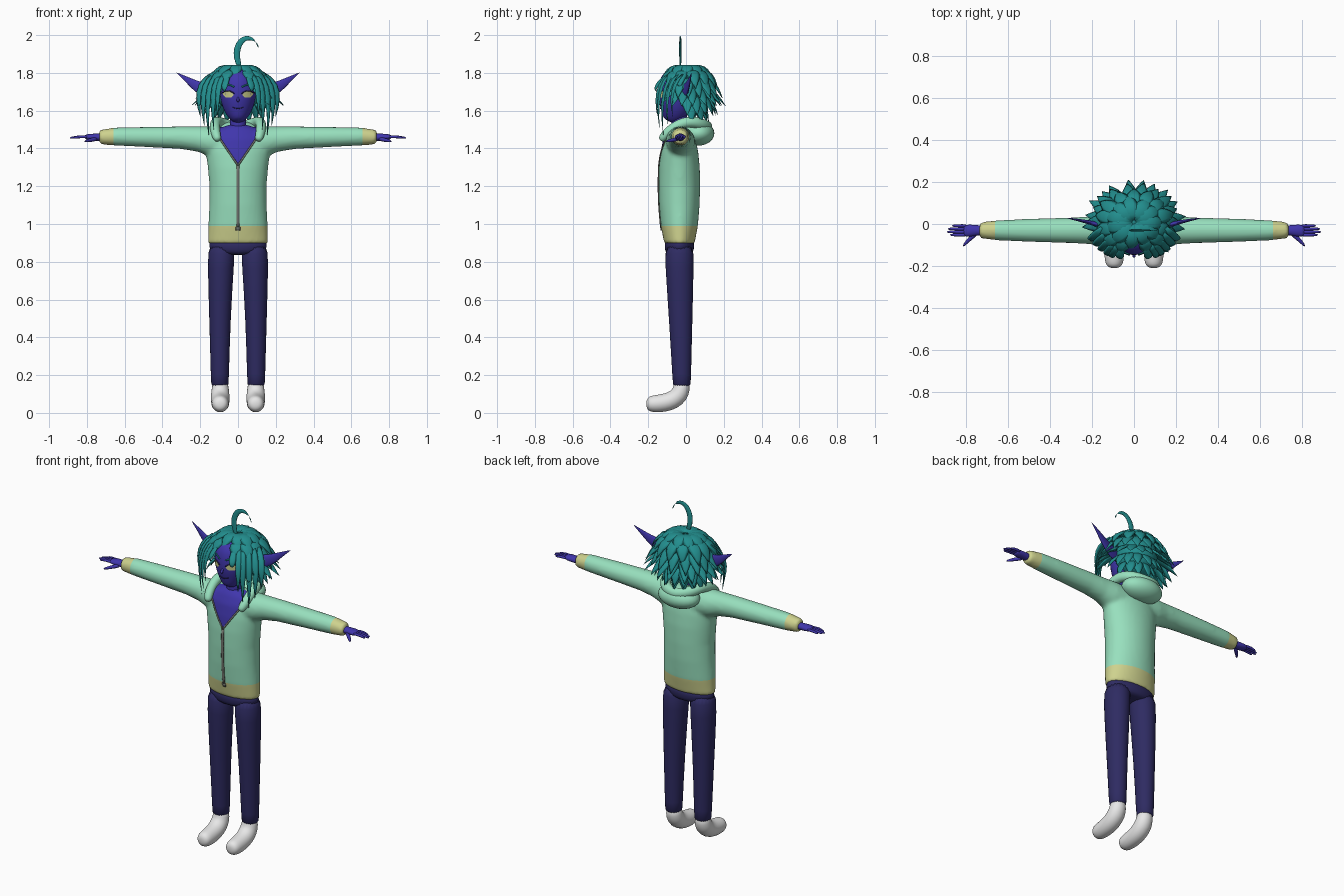
import bpy, bmesh, math, random
from mathutils import Vector
from mathutils.bvhtree import BVHTree

random.seed(4)
cube = bpy.data.objects.get("Cube")
if cube:
    bpy.data.objects.remove(cube, do_unlink=True)


def material(name, *rgb):
    lin = [((c / 255 + 0.055) / 1.055) ** 2.4 for c in rgb] + [1]
    m = bpy.data.materials.new(name)
    m.use_nodes = True
    m.diffuse_color = lin
    m.node_tree.nodes["Principled BSDF"].inputs["Base Color"].default_value = lin
    return m


MINT = material("mint_cloth", 152, 224, 190)
OLIVE = material("pale_olive", 206, 210, 142)
SKIN = material("indigo_skin", 64, 54, 172)
NAVY = material("navy_cloth", 46, 43, 98)
HAIR = material("teal_hair", 34, 142, 142)
WHITE = material("white_sock", 236, 236, 236)
GREY = material("zip_grey", 112, 116, 108)


def add_loft(bm, path, radii, side=(1, 0, 0), n=16):
    """Elliptical tube along a path; radii are (along side, across side)."""
    path = [Vector(p) for p in path]
    rings = []
    for i, p in enumerate(path):
        t = (path[min(i + 1, len(path) - 1)] - path[max(i - 1, 0)]).normalized()
        u = Vector(side)
        u = (u - t * u.dot(t)).normalized()
        v = t.cross(u)
        a, b = radii[i] if isinstance(radii[i], tuple) else (radii[i], radii[i])
        angles = [2 * math.pi * k / n for k in range(n)]
        rings.append([bm.verts.new(p + u * a * math.cos(w) + v * b * math.sin(w)) for w in angles])
    for r, s in zip(rings, rings[1:]):
        for k in range(n):
            bm.faces.new((r[k], r[(k + 1) % n], s[(k + 1) % n], s[k]))
    bm.faces.new(rings[0][::-1])
    bm.faces.new(rings[-1])


def finish(name, bm, mat, sub=0):
    bmesh.ops.recalc_face_normals(bm, faces=bm.faces)
    me = bpy.data.meshes.new(name)
    bm.to_mesh(me)
    bm.free()
    me.materials.append(mat)
    ob = bpy.data.objects.new(name, me)
    bpy.context.collection.objects.link(ob)
    for p in me.polygons:
        p.use_smooth = True
    if sub:
        mod = ob.modifiers.new("smooth", 'SUBSURF')
        mod.levels = mod.render_levels = sub
    return ob


def loft(name, path, radii, mat, side=(1, 0, 0), n=16, sub=1):
    bm = bmesh.new()
    add_loft(bm, path, radii, side, n)
    return finish(name, bm, mat, sub)


def bezier(a, b, c, steps=6):
    a, b, c = Vector(a), Vector(b), Vector(c)
    ts = [i / steps for i in range(steps + 1)]
    return [a * (1 - t) ** 2 + b * 2 * t * (1 - t) + c * t * t for t in ts]


def flip(path, s):
    return [(p[0] * s, p[1], p[2]) for p in path]


def surface(ob):
    return BVHTree.FromObject(ob, bpy.context.evaluated_depsgraph_get())


def project(tree, x, z, lift=0.002):
    hit = tree.ray_cast(Vector((x, -1, z)), Vector((0, 1, 0)))[0]
    return Vector((x, (hit.y if hit else -0.1) - lift, z))


def ribbon(name, tree, a, b, width, mat, side=(1, 0, 0), steps=10, sag=0):
    """Thin strip laid on the front of a surface."""
    ts = [i / steps for i in range(steps + 1)]
    pts = [project(tree, a[0] + (b[0] - a[0]) * t, a[1] + (b[1] - a[1]) * t - sag * 4 * t * (1 - t))
           for t in ts]
    loft(name, pts, [(width, 0.004)] * len(pts), mat, side, 8, 0)


SIDES = (("left", 1), ("right", -1))

# Jacket: torso and sleeves fused, then coloured by cut lines
bm = bmesh.new()
torso = [(0.895, .16, .08), (0.99, .157, .098), (1.1, .152, .107), (1.2, .151, .11), (1.3, .16, .108),
         (1.38, .17, .1), (1.45, .165, .086), (1.5, .12, .062), (1.525, .05, .04)]
add_loft(bm, [(0, -.035, t[0]) for t in torso], [t[1:] for t in torso], n=40)
sleeve = [(.05, 1.43, .08, .08), (.15, 1.44, .076, .078), (.21, 1.45, .066, .067), (.3, 1.457, .061, .06),
          (.5, 1.461, .055, .053), (.65, 1.463, .048, .048), (.735, 1.46, .038, .038)]
for _, s in SIDES:
    add_loft(bm, [(s * x, -.03, z) for x, z, *_ in sleeve], [t[2:] for t in sleeve], (0, 1, 0), 28)
jacket = finish("jacket", bm, MINT)
mod = jacket.modifiers.new("fuse", 'REMESH')
mod.mode, mod.voxel_size = 'VOXEL', 0.011
mod = jacket.modifiers.new("relax", 'SMOOTH')
mod.iterations = 6
fused = bpy.data.meshes.new_from_object(jacket.evaluated_get(bpy.context.evaluated_depsgraph_get()))
jacket.modifiers.clear()
bm = bmesh.new()
bm.from_mesh(fused)
cuts = [((0, 0, .99), (0, 0, 1)), ((0, -.03, 0), (0, 1, 0))]
for s in (1, -1):
    cuts += [((s * .66, 0, 0), (1, 0, 0)), ((s * .1, 0, 0), (1, 0, 0)), ((0, 0, 1.31), (s * 1.47, 0, -1))]
for co, no in cuts:
    bmesh.ops.bisect_plane(bm, geom=bm.verts[:] + bm.edges[:] + bm.faces[:], plane_co=co, plane_no=no)
for f in bm.faces:
    c = f.calc_center_median()
    f.smooth = True
    f.material_index = 0
    if c.z < .99 or abs(c.x) > .66:
        f.material_index = 1
    elif c.y < -.03 and abs(c.x) < .1 and c.z > 1.31 + 1.47 * abs(c.x):
        f.material_index = 2
bm.to_mesh(jacket.data)
bm.free()
jacket.data.materials.append(OLIVE)
jacket.data.materials.append(SKIN)

# Zip and neckline trim
tree = surface(jacket)
ribbon("zip", tree, (0, 1.31), (0, .98), .009, GREY)
ribbon("zip_pull", tree, (0, .985), (0, .965), .012, GREY, steps=2)
for label, s in SIDES:
    ribbon("neckline_trim_" + label, tree, (0, 1.31), (s * .1, 1.457), .005, GREY)

# Hood: rolled rim and the pouch hanging behind
half = [(.105, -.135, 1.44), (.118, -.11, 1.475), (.125, -.05, 1.525), (.115, .02, 1.545), (.085, .085, 1.53)]
rim = half + [(0, .122, 1.505)] + flip(half[::-1], -1)
rr = [.02, .026, .028, .03, .032]
loft("hood_rim", rim, rr + [.034] + rr[::-1], MINT, (0, 0, 1), 12, 2)
bm = bmesh.new()
bmesh.ops.create_uvsphere(bm, u_segments=28, v_segments=16, radius=1)
for v in bm.verts:
    v.co = Vector((v.co.x * .125, .065 + v.co.y * .085, 1.48 + v.co.z * .065))
finish("hood_pouch", bm, MINT)

# Trousers and socks
loft("trouser_seat", [(0, -.035, z) for z in (.835, .85, .88, .93)],
     [(.1, .055), (.14, .075), (.157, .079), (.155, .079)], NAVY, n=24)
for label, s in SIDES:
    leg = [(.14, .096, -.022, .047, .048), (.15, .096, -.022, .047, .048), (.5, .096, -.028, .057, .063),
           (.8, .091, -.035, .071, .077), (.9, .085, -.035, .073, .077)]
    loft("trouser_leg_" + label, [(s * x, y, z) for z, x, y, *_ in leg], [t[3:] for t in leg], NAVY, n=20)
    foot = [(-.022, .17), (-.022, .13), (-.035, .095), (-.07, .066), (-.115, .053), (-.16, .048),
            (-.19, .048), (-.205, .048), (-.21, .048)]
    loft("sock_" + label, [(s * .094, y, z) for y, z in foot],
         [.04, .046, .05, .05, .049, .047, .042, .03, .01], WHITE)

# Hands
for label, s in SIDES:
    bm = bmesh.new()
    palm = [(.7, -.03, 1.46), (.74, -.03, 1.459), (.775, -.031, 1.46), (.8, -.032, 1.461), (.812, -.032, 1.461)]
    add_loft(bm, flip(palm, s), [(.025, .022), (.024, .02), (.03, .019), (.029, .015), (.024, .01)], (0, 1, 0), 12)
    for i, tip in enumerate((.875, .89, .885, .865)):
        y = -.052 + i * .0145
        add_loft(bm, flip([(.79, y, 1.461), (.835, y, 1.463), (tip - .01, y, 1.457), (tip, y, 1.455)], s),
                 [.009, .008, .007, .003], (0, 1, 0), 8)
    add_loft(bm, flip([(.745, -.04, 1.452), (.775, -.065, 1.445), (.8, -.09, 1.44), (.813, -.107, 1.437)], s),
             [.013, .011, .009, .003], (0, 0, 1), 8)
    finish("hand_" + label, bm, SKIN, 1)

# Neck, head and ears
loft("neck", [(0, -.035, 1.48), (0, -.035, 1.53), (0, -.035, 1.62)], [.05, .043, .042], SKIN)
skull = [(1.545, -.095, .018, .022), (1.555, -.09, .038, .042), (1.585, -.07, .066, .072),
         (1.625, -.057, .085, .09), (1.67, -.05, .095, .1), (1.72, -.045, .1, .103),
         (1.77, -.04, .094, .097), (1.81, -.035, .06, .065), (1.825, -.035, .02, .02)]
head = loft("head", [(0, y, z) for z, y, *_ in skull], [t[2:] for t in skull], SKIN, n=24)
loft("nose", [(0, -.14, 1.672), (0, -.158, 1.655), (0, -.15, 1.645)], [.006, .009, .006], SKIN, n=8)
for label, s in SIDES:
    loft("ear_" + label, flip([(.07, -.03, 1.69), (.13, -.015, 1.695), (.2, .005, 1.715), (.27, .02, 1.765),
                               (.328, .03, 1.803)], s),
         [(.035, .014), (.045, .015), (.036, .011), (.015, .006), (.001, .001)], SKIN, (0, 0, 1), 12)

# Face details
tree = surface(head)
for label, s in SIDES:
    bm = bmesh.new()
    outline = [(.022, 1.683), (.036, 1.67), (.066, 1.67), (.083, 1.69), (.062, 1.703), (.035, 1.701)]
    rim = [bm.verts.new(project(tree, s * x, z, .004)) for x, z in outline]
    mid = bm.verts.new(project(tree, s * .051, 1.686, .004))
    for a, b in zip(rim, rim[1:] + rim[:1]):
        bm.faces.new((a, b, mid) if s > 0 else (b, a, mid))
    finish("eye_" + label, bm, OLIVE)
    ribbon("eyelid_" + label, tree, (s * .02, 1.69), (s * .084, 1.694), .003, NAVY, (0, 0, 1), sag=-.013)
    ribbon("eyebrow_" + label, tree, (s * .02, 1.725), (s * .08, 1.733), .004, HAIR, (0, 0, 1), sag=-.008)
ribbon("mouth", tree, (-.028, 1.618), (.028, 1.618), .002, NAVY, (0, 0, 1), sag=.007)

# Hair: inner cap with tiers of leaf-shaped locks
bm = bmesh.new()
bmesh.ops.create_uvsphere(bm, u_segments=28, v_segments=16, radius=1)
for v in bm.verts:
    v.co = Vector((v.co.x * .118, .015 + v.co.y * .115, 1.71 + v.co.z * .122))
finish("hair_cap", bm, HAIR)

LEAF = (.6, .9, 1, .95, .75, .42, .03)


def add_lock(bm, a, b, c, width, side):
    add_loft(bm, bezier(a, b, c), [(width * k, width * k * .28) for k in LEAF], side, 6)


# start, bend and tip as (radius, height), then count, width, front limit
tiers = [((.01, 1.825), (.11, 1.855), (.155, 1.768), 11, .04, -2),
         ((.07, 1.81), (.16, 1.815), (.192, 1.715), 14, .038, -.93),
         ((.1, 1.78), (.17, 1.76), (.22, 1.665), 18, .035, -.75),
         ((.1, 1.73), (.17, 1.70), (.24, 1.625), 20, .033, -.74),
         ((.1, 1.68), (.15, 1.66), (.185, 1.575), 18, .032, -.35),
         ((.09, 1.64), (.12, 1.61), (.13, 1.535), 14, .03, -.1)]
for i, (p0, p1, p2, count, width, limit) in enumerate(tiers):
    bm = bmesh.new()
    for k in range(count):
        a = 2 * math.pi * (k + .5 * (i % 2)) / count + random.uniform(-.06, .06)
        if math.sin(a) < limit:
            continue
        grow = random.uniform(.95, 1.04)
        pts = [(r * g * math.cos(a), .008 + r * g * .86 * math.sin(a), z)
               for (r, z), g in zip((p0, p1, p2), (1, 1, grow))]
        add_lock(bm, *pts, width, (-math.sin(a), math.cos(a), 0))
    finish(f"hair_tier_{i + 1}", bm, HAIR)

# Long locks framing the face
for label, s in SIDES:
    bm = bmesh.new()
    for x, y, z, w in ((.07, -.155, 1.7, .02), (.105, -.15, 1.56, .017), (.128, -.14, 1.5, .018),
                       (.155, -.12, 1.47, .018), (.178, -.095, 1.52, .02), (.2, -.07, 1.57, .02)):
        add_lock(bm, *flip([(x * .75, y + .05, 1.79), (x * 1.15, y - .025, 1.72), (x, y, z)], s), w, (1, .5 * s, 0))
    finish("face_locks_" + label, bm, HAIR)

# Curled tuft on top
tuft = [(.012, 1.82), (-.008, 1.88), (-.006, 1.93), (.015, 1.97), (.045, 1.988), (.08, 1.98), (.1, 1.958), (.11, 1.93)]
loft("hair_tuft", [(x, -.03, z) for x, z in tuft],
     [(w, w * .35) for w in (.012, .018, .019, .018, .014, .01, .006, .001)], HAIR, (1, 0, -.9), 10)
